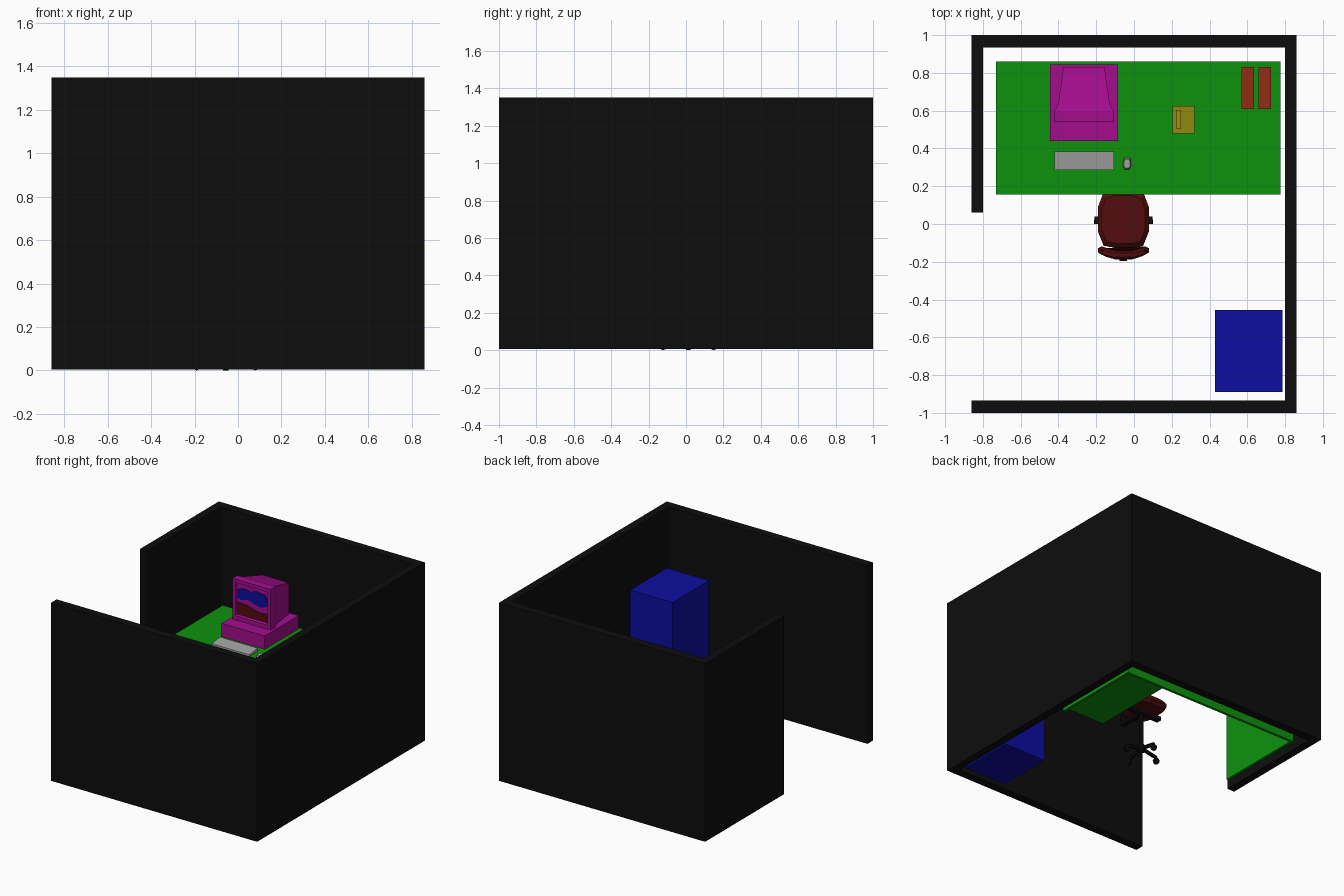
import bpy, bmesh, math
from mathutils import Vector

if "Cube" in bpy.data.objects:
    bpy.data.objects.remove(bpy.data.objects["Cube"])


def material(name, r, g, b):
    m = bpy.data.materials.new(name)
    m.diffuse_color = (r, g, b, 1)
    m.use_nodes = True
    m.node_tree.nodes["Principled BSDF"].inputs["Base Color"].default_value = m.diffuse_color
    return m


BLACK = material("black", 0.004, 0.004, 0.004)
GREEN = material("green", 0.004, 0.29, 0.004)
BLUE = material("blue", 0.004, 0.004, 0.35)
MAGENTA = material("magenta", 0.37, 0.004, 0.27)
MAROON = material("maroon", 0.085, 0.004, 0.004)
GREY = material("light grey", 0.36, 0.36, 0.36)
YELLOW = material("mustard", 0.34, 0.29, 0.006)
RUST = material("rust", 0.29, 0.026, 0.006)


def finish(name, bm, mat):
    bmesh.ops.recalc_face_normals(bm, faces=bm.faces)
    me = bpy.data.meshes.new(name)
    bm.to_mesh(me)
    bm.free()
    me.materials.append(mat)
    ob = bpy.data.objects.new(name, me)
    bpy.context.collection.objects.link(ob)
    return ob


def loft(name, rings, mat):
    """Skin a list of equal-length closed rings and cap both ends."""
    bm = bmesh.new()
    loops = [[bm.verts.new(p) for p in ring] for ring in rings]
    n = len(loops[0])
    for a, b in zip(loops, loops[1:]):
        for i in range(n):
            j = (i + 1) % n
            bm.faces.new((a[i], a[j], b[j], b[i]))
    bm.faces.new(loops[0])
    bm.faces.new(loops[-1])
    return finish(name, bm, mat)


def box(name, x0, x1, y0, y1, z0, z1, mat):
    base = [(x0, y0), (x1, y0), (x1, y1), (x0, y1)]
    return loft(name, [[(x, y, z) for x, y in base] for z in (z0, z1)], mat)


def tube(name, p, q, r, mat, sides=8):
    p, q = Vector(p), Vector(q)
    rot = (q - p).to_track_quat('Z', 'Y')
    circle = [rot @ Vector((r * math.cos(2 * math.pi * i / sides),
                            r * math.sin(2 * math.pi * i / sides), 0)) for i in range(sides)]
    return loft(name, [[e + c for c in circle] for e in (p, q)], mat)


# Partition walls
H = 1.35
box("back_wall", -0.86, 0.86, 0.935, 1, 0.005, H, BLACK)
box("front_wall", -0.86, 0.86, -1, -0.935, 0.005, H, BLACK)
box("right_wall", 0.80, 0.86, -0.935, 0.935, 0.005, H, BLACK)
box("left_wall", -0.86, -0.80, 0.06, 0.935, 0.005, H, BLACK)

# Desk: top, side panels, back panel, drawer unit
T = 0.655
box("desk_top", -0.73, 0.775, 0.155, 0.86, T - 0.03, T, GREEN)
box("desk_left_panel", -0.73, -0.71, 0.155, 0.86, 0.005, T - 0.03, GREEN)
box("desk_right_panel", 0.755, 0.775, 0.155, 0.86, 0.005, T - 0.03, GREEN)
box("desk_back_panel", -0.71, 0.755, 0.84, 0.86, 0.005, T - 0.03, GREEN)
box("drawer_unit", 0.42, 0.755, 0.165, 0.84, 0.03, T - 0.03, GREEN)
for i in range(3):
    z = 0.04 + i * 0.195
    box(f"drawer_front_{i}", 0.43, 0.75, 0.157, 0.165, z, z + 0.185, GREEN)

# Filing cabinet
box("filing_cabinet", 0.43, 0.785, -0.89, -0.455, 0.005, 0.91, BLUE)

# Computer case
C = 0.755
box("computer_case", -0.445, -0.085, 0.44, 0.845, T, C, MAGENTA)


# Monitor: recessed screen, bezel, tapered rear housing
def rect(w, z0, z1, y, cx=-0.265):
    return [(cx - w, y, z0), (cx + w, y, z0), (cx + w, y, z1), (cx - w, y, z1)]


loft("monitor", [rect(0.128, 0.795, 1.03, 0.552), rect(0.134, 0.787, 1.036, 0.54),
                 rect(0.159, C, 1.062, 0.54), rect(0.159, C, 1.062, 0.595),
                 rect(0.136, C, 1.045, 0.637), rect(0.109, C, 0.99, 0.83)], MAGENTA)


def plate(name, pts, mat):
    return loft(name, [[(x, y, z) for x, z in pts] for y in (0.545, 0.553)], mat)


plate("screen_upper_shape", [(-0.392, 0.925), (-0.35, 0.915), (-0.30, 0.93), (-0.24, 0.91),
                             (-0.19, 0.90), (-0.138, 0.92), (-0.138, 0.975), (-0.16, 1.0),
                             (-0.23, 1.01), (-0.29, 0.995), (-0.34, 1.005), (-0.392, 0.985)], BLUE)
plate("screen_lower_shape", [(-0.392, 0.80), (-0.138, 0.80), (-0.138, 0.865), (-0.19, 0.855),
                             (-0.25, 0.865), (-0.31, 0.885), (-0.392, 0.89)], MAROON)

# Keyboard (sloped) and mouse
loft("keyboard", [[(x, 0.285, T), (x, 0.385, T), (x, 0.385, T + 0.025), (x, 0.285, T + 0.012)]
                  for x in (-0.42, -0.105)], GREY)


def mouse_ring(s, z):
    pts = [(-0.012, -0.032), (0.012, -0.032), (0.022, -0.015), (0.018, 0.03), (-0.018, 0.03), (-0.022, -0.015)]
    return [(-0.037 + x * s, 0.32 + y * s, z) for x, y in pts]


loft("mouse", [mouse_ring(1, T), mouse_ring(1, T + 0.01), mouse_ring(0.75, T + 0.02)], GREY)

# Telephone: wedge body, handset with two ends
loft("phone_body", [[(x, 0.48, T), (x, 0.625, T), (x, 0.625, T + 0.045), (x, 0.48, T + 0.022)]
                    for x in (0.205, 0.32)], YELLOW)
box("handset_grip", 0.222, 0.25, 0.505, 0.60, T + 0.048, T + 0.062, YELLOW)
for n, y in (("front", 0.505), ("back", 0.58)):
    box(f"handset_{n}_end", 0.222, 0.25, y, y + 0.02, T + 0.02, T + 0.05, YELLOW)

# Binders
for n, x in (("left", 0.57), ("right", 0.66)):
    box(f"{n}_binder", x, x + 0.065, 0.61, 0.83, T, T + 0.26, RUST)

# Office chair: four-legged base with casters
CX, CY = -0.056, 0.013
for i in range(4):
    a = i * math.pi / 2
    dx, dy = math.cos(a), math.sin(a)
    ex, ey = CX + 0.135 * dx, CY + 0.135 * dy
    tube(f"chair_leg_{i}", (CX, CY, 0.075), (ex, ey, 0.05), 0.014, BLACK, 6)
    tube(f"caster_{i}", (ex - 0.012 * dy, ey + 0.012 * dx, 0.022),
         (ex + 0.012 * dy, ey - 0.012 * dx, 0.022), 0.022, BLACK)
tube("chair_hub", (CX, CY, 0.05), (CX, CY, 0.10), 0.026, BLACK)
tube("chair_post", (CX, CY, 0.09), (CX, CY, 0.36), 0.016, BLACK)
box("chair_cross_bar", -0.21, 0.098, 0.0, 0.04, 0.345, 0.375, BLACK)
box("back_support_foot", CX - 0.02, CX + 0.02, -0.19, 0.02, 0.345, 0.36, BLACK)
box("back_support", CX - 0.02, CX + 0.02, -0.195, -0.18, 0.345, 0.54, BLACK)

# Chair seat: rounded cushion built from scaled octagons
OUTLINE = [(-0.105, -0.135), (-0.05, -0.145), (0.05, -0.145), (0.105, -0.135), (0.135, -0.06),
           (0.135, 0.07), (0.11, 0.135), (0.05, 0.155), (-0.05, 0.155), (-0.11, 0.135),
           (-0.135, 0.07), (-0.135, -0.06)]
loft("chair_seat", [[(CX + x * s, 0.02 + y * s, z) for x, y in OUTLINE]
                    for s, z in ((0.85, 0.365), (1, 0.385), (1, 0.41), (0.85, 0.43))], MAROON)

# Chair back: same outline stood upright, curving forward at its sides
loft("chair_back", [[(CX + x * s, y + 1.6 * x * x, 0.565 + z * s * 0.83) for x, z in OUTLINE]
                    for s, y in ((0.85, -0.192), (1, -0.18), (1, -0.158), (0.85, -0.147))], MAROON)
